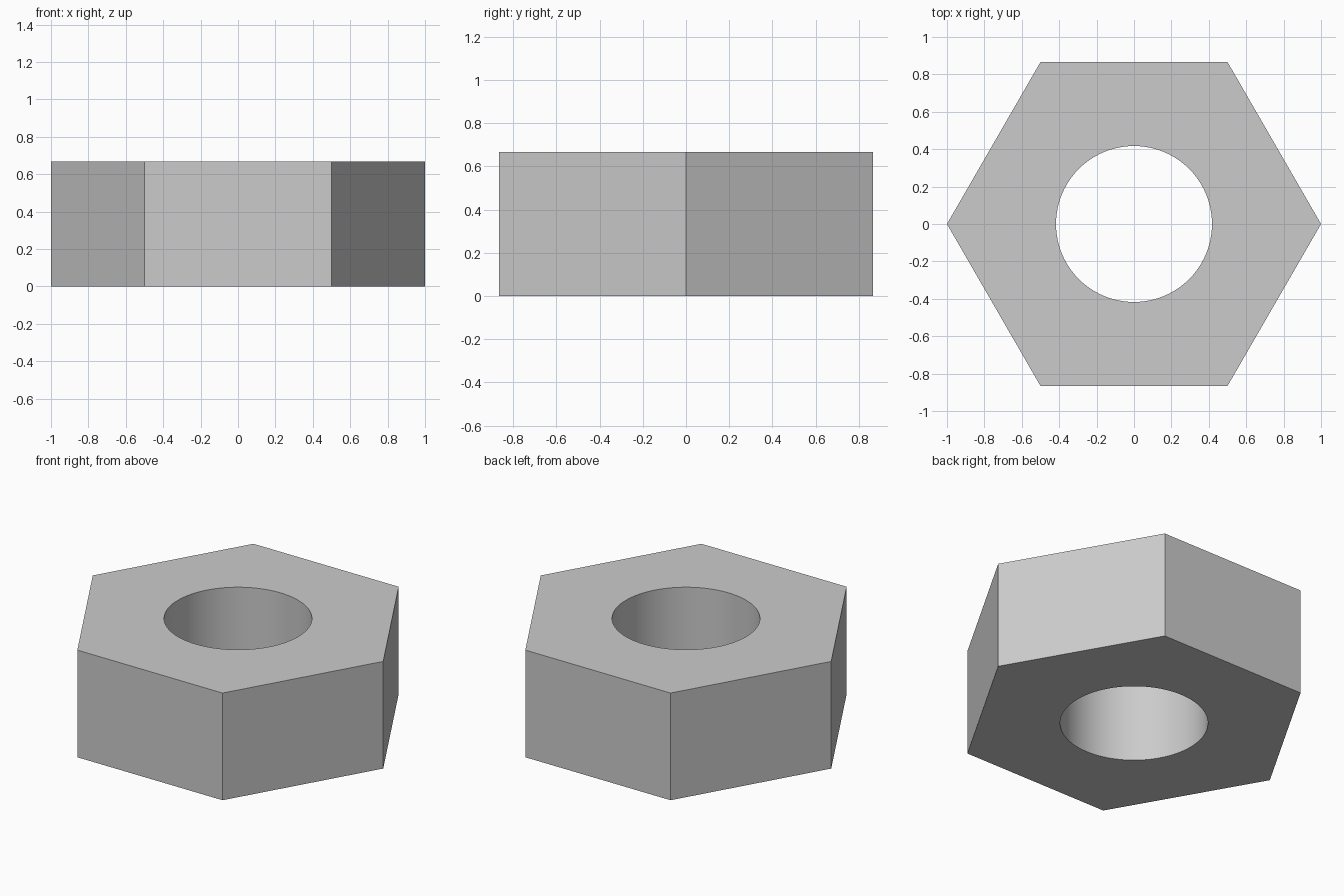
import bpy
import bmesh
from math import cos, sin, pi

if "Cube" in bpy.data.objects:
    bpy.data.objects.remove(bpy.data.objects["Cube"])

HEIGHT = 0.667
HEX_RADIUS = 1.0
HOLE_RADIUS = 0.417
ARC = 16                 # hole segments per hexagon side
N = 6 * ARC

bm = bmesh.new()


def ring(radius, count, z):
    return [bm.verts.new((radius * cos(2 * pi * i / count),
                          radius * sin(2 * pi * i / count), z))
            for i in range(count)]


hex_low, hex_top = ring(HEX_RADIUS, 6, 0), ring(HEX_RADIUS, 6, HEIGHT)
hole_low, hole_top = ring(HOLE_RADIUS, N, 0), ring(HOLE_RADIUS, N, HEIGHT)

# Six outer flats, with matching sectors of the top and bottom faces
for s in range(6):
    t = (s + 1) % 6
    bm.faces.new((hex_low[s], hex_low[t], hex_top[t], hex_top[s]))
    arc = [(s * ARC + k) % N for k in range(ARC + 1)]
    bm.faces.new([hex_top[s], hex_top[t]] + [hole_top[i] for i in reversed(arc)])
    bm.faces.new([hex_low[t], hex_low[s]] + [hole_low[i] for i in arc])

# Round bore wall
for i in range(N):
    j = (i + 1) % N
    wall = bm.faces.new((hole_low[j], hole_low[i], hole_top[i], hole_top[j]))
    wall.smooth = True

# Keep the bore rims crisp
for edge in bm.edges:
    if len(edge.link_faces) == 2 and edge.calc_face_angle() > 0.5:
        edge.smooth = False

mesh = bpy.data.meshes.new("hex_nut")
bm.to_mesh(mesh)
bm.free()
nut = bpy.data.objects.new("hex_nut", mesh)
bpy.context.collection.objects.link(nut)
